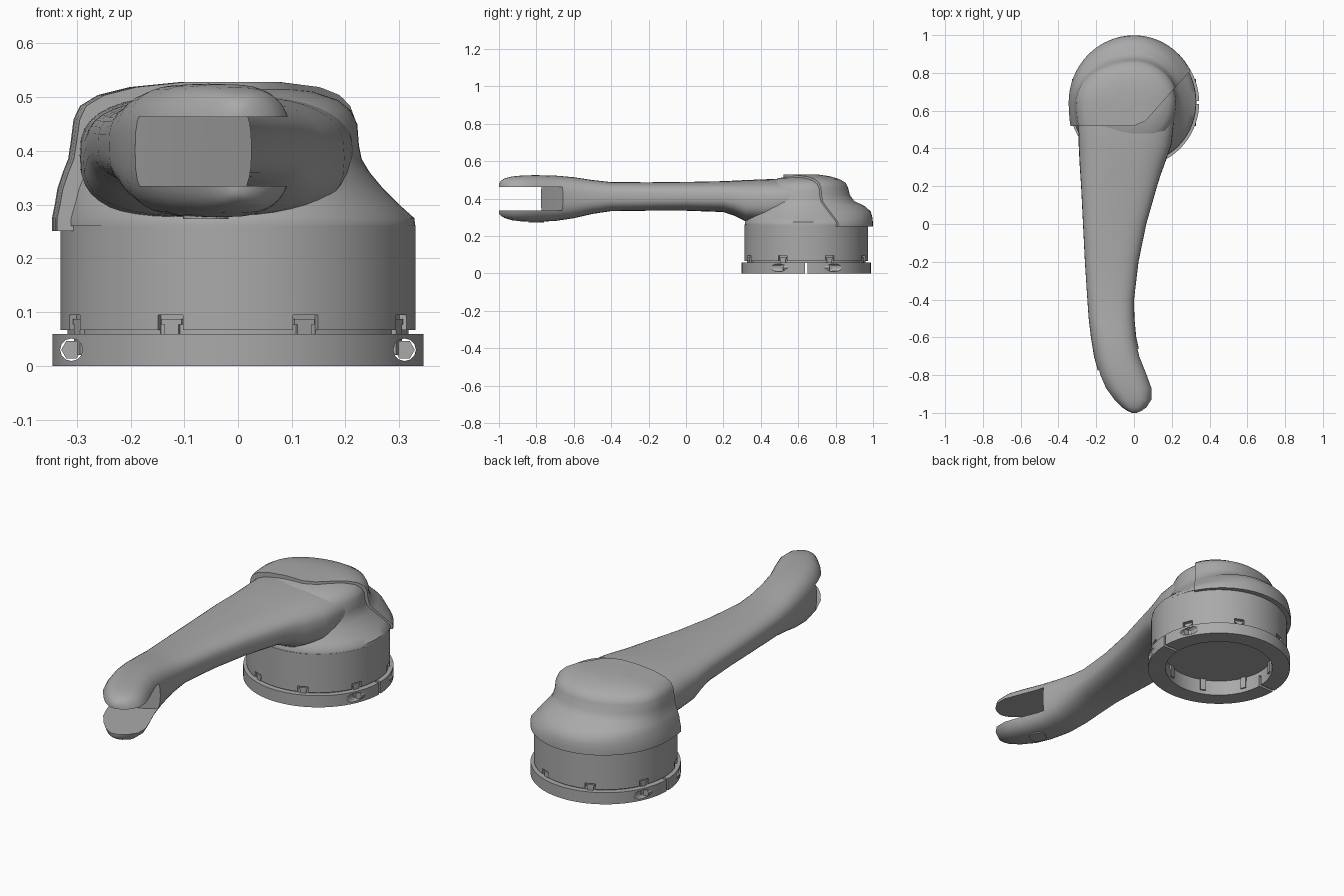
import bpy, bmesh, math

if "Cube" in bpy.data.objects:
    bpy.data.objects.remove(bpy.data.objects["Cube"])

grey = bpy.data.materials.new("mid_grey")
grey.diffuse_color = (0.4, 0.4, 0.4, 1)
grey.use_nodes = True
grey.node_tree.nodes["Principled BSDF"].inputs["Base Color"].default_value = grey.diffuse_color
CY = 0.643  # hub axis


def add_object(name, bm):
    bmesh.ops.recalc_face_normals(bm, faces=bm.faces[:])
    mesh = bpy.data.meshes.new(name)
    bm.to_mesh(mesh)
    bm.free()
    mesh.materials.append(grey)
    ob = bpy.data.objects.new(name, mesh)
    bpy.context.collection.objects.link(ob)
    return ob


def loft(name, rings):
    """Skin closed rings of equal length and cap both ends."""
    bm = bmesh.new()
    rows = [[bm.verts.new(p) for p in ring] for ring in rings]
    n = len(rows[0])
    for a, b in zip(rows, rows[1:]):
        for i in range(n):
            j = (i + 1) % n
            bm.faces.new((a[i], a[j], b[j], b[i]))
    bm.faces.new(rows[0])
    bm.faces.new(rows[-1])
    return add_object(name, bm)


def prism(name, outline, z0, z1):
    return loft(name, [[(x, y, z) for x, y in outline] for z in (z0, z1)])


def lathe(name, profile, n=72):
    """Revolve a closed (radius, z) outline about the hub axis."""
    bm = bmesh.new()
    rows = []
    for i in range(n):
        a = 2 * math.pi * i / n
        rows.append([bm.verts.new((r * math.cos(a), CY + r * math.sin(a), z))
                     for r, z in profile])
    m = len(profile)
    for i in range(n):
        a, b = rows[i], rows[(i + 1) % n]
        for k in range(m):
            l = (k + 1) % m
            bm.faces.new((a[k], b[k], b[l], a[l]))
    bmesh.ops.remove_doubles(bm, verts=bm.verts[:], dist=1e-5)
    return add_object(name, bm)


def box(name, cx, cy, cz, sx, sy, sz, angle=0):
    c, s = math.cos(angle), math.sin(angle)
    pts = [(cx + u * sx / 2 * c - v * sy / 2 * s, cy + u * sx / 2 * s + v * sy / 2 * c)
           for u, v in ((-1, -1), (1, -1), (1, 1), (-1, 1))]
    return prism(name, pts, cz - sz / 2, cz + sz / 2)


def rod_y(name, x, z, r, y0, y1, n=12):
    ring = [(x + r * math.cos(2 * math.pi * i / n), z + r * math.sin(2 * math.pi * i / n))
            for i in range(n)]
    return loft(name, [[(px, y, pz) for px, pz in ring] for y in (y0, y1)])


def boolean(ob, cutter, op="DIFFERENCE"):
    mod = ob.modifiers.new("cut", "BOOLEAN")
    mod.operation, mod.object, mod.solver = op, cutter, "EXACT"
    bpy.context.view_layer.objects.active = ob
    bpy.ops.object.modifier_apply(modifier=mod.name)
    bpy.data.objects.remove(cutter)


def smooth(ob, angle):
    bpy.ops.object.select_all(action="DESELECT")
    ob.select_set(True)
    bpy.context.view_layer.objects.active = ob
    bpy.ops.object.shade_smooth_by_angle(angle=math.radians(angle))


# Hub levels: z, left, right, front, back
LEVELS = [
    (0.260, -0.335, 0.330, 0.315, 0.988), (0.275, -0.335, 0.328, 0.315, 0.988),
    (0.300, -0.330, 0.300, 0.330, 0.985), (0.330, -0.325, 0.270, 0.345, 0.977),
    (0.360, -0.315, 0.245, 0.360, 0.945), (0.385, -0.305, 0.230, 0.370, 0.890),
    (0.410, -0.300, 0.225, 0.380, 0.865), (0.450, -0.295, 0.222, 0.400, 0.855),
    (0.475, -0.283, 0.210, 0.410, 0.843), (0.495, -0.250, 0.185, 0.450, 0.810),
    (0.510, -0.190, 0.140, 0.500, 0.760), (0.519, -0.100, 0.070, 0.560, 0.700),
]


def hub_solid(name, grow=0.0, front_shift=0.0, n=64):
    rings = []
    for z, xl, xr, yf, yb in LEVELS:
        yf -= front_shift
        ring = []
        for i in range(n):
            c, s = math.cos(2 * math.pi * i / n), math.sin(2 * math.pi * i / n)
            rx = (xr if c > 0 else -xl) + grow
            ry = (yb - CY if s > 0 else CY - yf) + grow
            ring.append((c * rx, CY + s * ry, z + (grow * 0.8 if z > 0.4 else 0)
                         - (grow * 0.8 if z < 0.265 else 0)))
        rings.append(ring)
    return loft(name, rings)


hub = hub_solid("hub")
smooth(hub, 40)

# Thin cover shell over the back of the hub
cover = hub_solid("hub_cover", 0.011, 0.2)
boolean(cover, prism("cover_region", [(-0.6, 0.52), (0.0, 0.52), (0.06, 0.545), (0.31, 0.825),
                                      (0.55, 1.09), (0.55, 1.3), (-0.6, 1.3)], 0.2, 0.7),
        "INTERSECT")
smooth(cover, 40)

# Lever arm sections: y, left, right, bottom, top
ARM = [
    (0.70, -0.260, 0.185, 0.36, 0.490), (0.55, -0.295, 0.213, 0.28, 0.506),
    (0.42, -0.293, 0.198, 0.27, 0.503), (0.32, -0.288, 0.163, 0.278, 0.499),
    (0.26, -0.284, 0.141, 0.308, 0.496), (0.20, -0.280, 0.122, 0.328, 0.493),
    (0.00, -0.270, 0.065, 0.335, 0.489), (-0.20, -0.260, 0.024, 0.335, 0.487),
    (-0.40, -0.247, 0.000, 0.333, 0.488), (-0.50, -0.240, 0.002, 0.318, 0.499),
    (-0.60, -0.228, 0.012, 0.295, 0.514), (-0.70, -0.212, 0.035, 0.280, 0.523),
    (-0.80, -0.185, 0.075, 0.276, 0.525), (-0.87, -0.155, 0.100, 0.277, 0.524),
    (-0.93, -0.110, 0.099, 0.284, 0.518), (-0.97, -0.070, 0.072, 0.296, 0.508),
    (-0.99, -0.040, 0.044, 0.308, 0.495), (-1.00, -0.015, 0.018, 0.320, 0.480),
]


def arm_ring(y, xl, xr, zb, zt, n=40, power=2 / 2.8):
    ring = []
    for i in range(n):
        c, s = math.cos(2 * math.pi * i / n), math.sin(2 * math.pi * i / n)
        u = math.copysign(abs(c) ** power, c)
        v = math.copysign(abs(s) ** power, s)
        ring.append(((xl + xr) / 2 + u * (xr - xl) / 2, y, (zb + zt) / 2 + v * (zt - zb) / 2))
    return ring


arm = loft("lever_arm", [arm_ring(*row) for row in ARM])
# Forked tip
boolean(arm, prism("fork_slot", [(-0.4, -1.1), (0.4, -1.1), (0.4, -0.655), (0.03, -0.655),
                                 (-0.10, -0.73), (-0.20, -0.78), (-0.4, -0.78)], 0.335, 0.463))
smooth(arm, 40)

# Round plug under the lower prong
prism("prong_plug", [(-0.06 + 0.042 * math.cos(math.pi * i / 10),
                      -0.80 + 0.042 * math.sin(math.pi * i / 10)) for i in range(20)],
      0.273, 0.281)

# Cylindrical housing with a stepped neck at the bottom
housing = lathe("housing", [(0, 0.08), (0.262, 0.08), (0.262, 0.055), (0.317, 0.055),
                            (0.317, 0.067), (0.33, 0.067), (0.33, 0.262), (0, 0.262)])
tab_angles = [math.radians(22.5 + 45 * i) for i in range(8)]
for a in tab_angles:
    boolean(housing, box("notch", 0.33 * math.cos(a), CY + 0.33 * math.sin(a), 0.075,
                         0.03, 0.05, 0.04, a))
smooth(housing, 30)

# Clip tabs inside the notches
for a in tab_angles:
    box("clip_tab", 0.288 * math.cos(a), CY + 0.288 * math.sin(a), 0.053, 0.072, 0.028, 0.066, a)
    box("clip_head", 0.316 * math.cos(a), CY + 0.316 * math.sin(a), 0.082, 0.016, 0.04, 0.01, a)

# Split clamp ring with bolt holes along each side
ring = lathe("clamp_ring", [(0.26, 0.0), (0.345, 0.0), (0.345, 0.059), (0.26, 0.059)])
boolean(ring, box("slit", 0, CY, 0.03, 1.0, 0.014, 0.2))
for x in (-0.31, 0.31):
    boolean(ring, rod_y("bolt_hole", x, 0.03, 0.021, CY - 0.4, CY + 0.4))
smooth(ring, 30)

# Clamp bolts
for x in (-0.31, 0.31):
    for side in (-1, 1):
        rod_y("clamp_bolt", x, 0.03, 0.019, CY + side * 0.008, CY + side * 0.125, 6)
